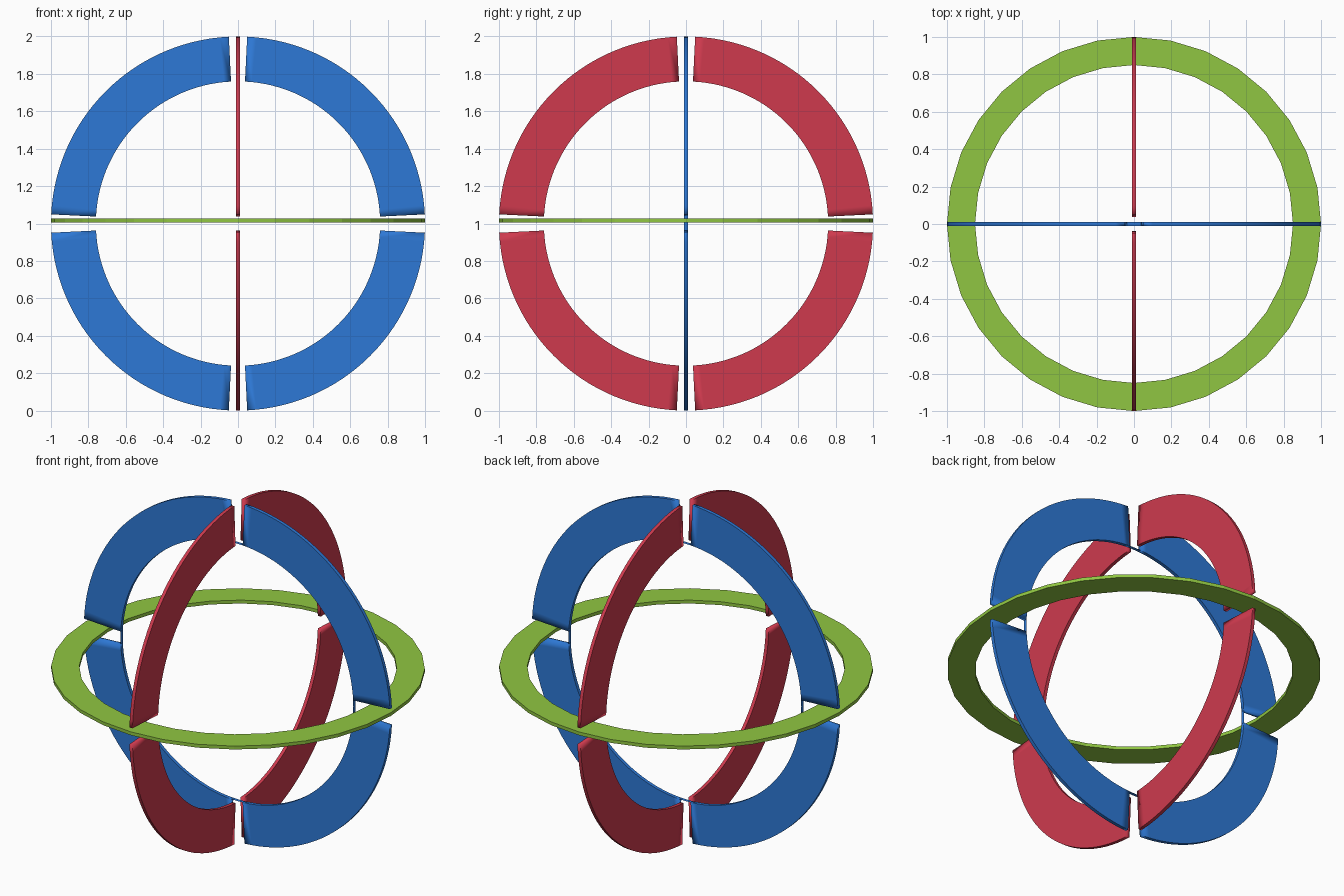
import bpy, bmesh
from math import sin, cos, radians
from mathutils import Matrix, Vector

if "Cube" in bpy.data.objects:
    bpy.data.objects.remove(bpy.data.objects["Cube"])

CENTRE_Z = 1.0
HALF_T = 0.01            # half thickness of every band
STEP = 90 / 32           # angular step of the smooth bands; also half of each gap


def material(name, rgb):
    m = bpy.data.materials.new(name)
    m.diffuse_color = (*rgb, 1)
    m.use_nodes = True
    m.node_tree.nodes["Principled BSDF"].inputs["Base Color"].default_value = m.diffuse_color
    return m


def finish(bm, name, mat):
    bmesh.ops.recalc_face_normals(bm, faces=bm.faces)
    mesh = bpy.data.meshes.new(name)
    bm.to_mesh(mesh)
    bm.free()
    mesh.materials.append(mat)
    obj = bpy.data.objects.new(name, mesh)
    bpy.context.collection.objects.link(obj)
    return obj


def section(bm, angle, r_in, r_out):
    """Rectangular cross-section of a band lying in the XZ plane."""
    a = radians(angle)
    return [bm.verts.new((r * cos(a), y, r * sin(a)))
            for r, y in ((r_in, -HALF_T), (r_out, -HALF_T), (r_out, HALF_T), (r_in, HALF_T))]


def sweep(bm, sections, closed):
    pairs = list(zip(sections, sections[1:]))
    if closed:
        pairs.append((sections[-1], sections[0]))
    for a, b in pairs:
        for k in range(4):
            n = (k + 1) % 4
            bm.faces.new((a[k], a[n], b[n], b[k]))
            # crisp rims, soft shading towards the cut ends
        for k in range(4):
            bm.edges.get((a[k], b[k])).smooth = False
    if not closed:
        bm.faces.new(sections[0])
        bm.faces.new(sections[-1])


def quarter_band(name, start, turn, mat):
    bm = bmesh.new()
    secs = [section(bm, start + STEP * i, 0.76, 1.0) for i in range(1, 32)]
    sweep(bm, secs, False)
    for f in bm.faces:
        f.smooth = True
    bm.transform(Matrix.Translation((0, 0, CENTRE_Z)) @ Matrix.Rotation(radians(turn), 4, 'Z'))
    return finish(bm, name, mat)


def gap_strip(name, angle, mat):
    """Paper-thin sheet bridging a gap along the inner radius."""
    bm = bmesh.new()
    rows = []
    for d in (-STEP, 0, STEP):
        a = radians(angle + d)
        rows.append([bm.verts.new((0.76 * cos(a), y, CENTRE_Z + 0.76 * sin(a)))
                     for y in (-HALF_T, HALF_T)])
    for a, b in zip(rows, rows[1:]):
        bm.faces.new((a[0], a[1], b[1], b[0]))
    return finish(bm, name, mat)


blue = material("blue", (0.027, 0.19, 0.67))
red = material("red", (0.62, 0.042, 0.076))
green = material("green", (0.28, 0.565, 0.054))

# Two upright rings, each split into four quarters
for q in range(4):
    quarter_band(f"blue_quarter_{q + 1}", 90 * q, 0, blue)
    quarter_band(f"red_quarter_{q + 1}", 90 * q, 90, red)
    gap_strip(f"blue_gap_strip_{q + 1}", 90 * q, blue)

# Flat 32-sided horizontal ring
bm = bmesh.new()
sweep(bm, [section(bm, 360 / 32 * i, 0.85, 1.0) for i in range(32)], True)
bm.transform(Matrix.Translation((0, 0, CENTRE_Z + 0.016)) @ Matrix.Rotation(radians(90), 4, 'X'))
finish(bm, "horizontal_ring", green)
